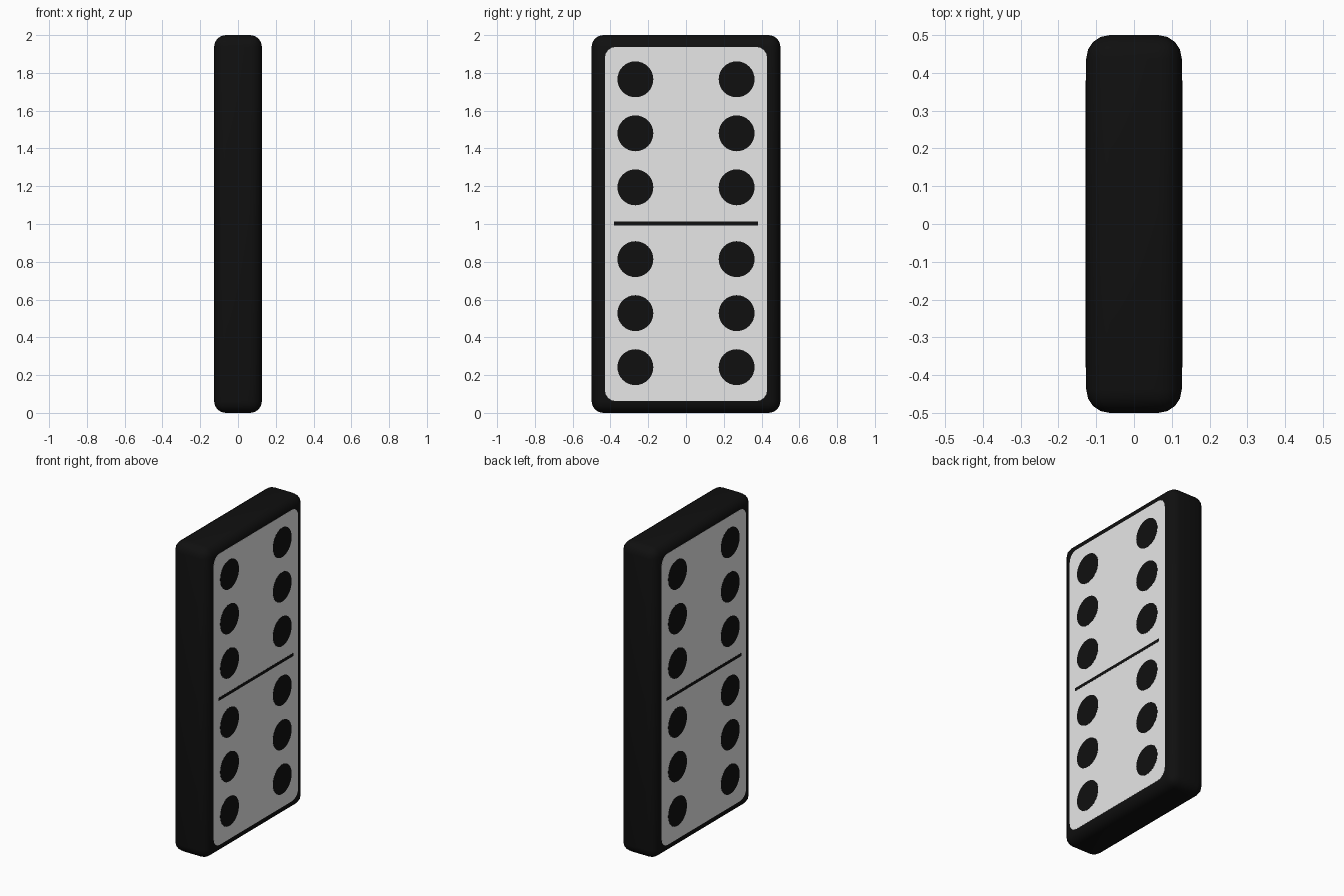
import bpy, bmesh, math

if "Cube" in bpy.data.objects:
    bpy.data.objects.remove(bpy.data.objects["Cube"])


def material(name, rgb):
    m = bpy.data.materials.new(name)
    m.diffuse_color = (*rgb, 1.0)
    m.use_nodes = True
    m.node_tree.nodes["Principled BSDF"].inputs["Base Color"].default_value = m.diffuse_color
    return m


BLACK = material("black", (0.005, 0.005, 0.005))
WHITE = material("off_white", (0.8, 0.8, 0.8))


def finish(name, bm, mat):
    bmesh.ops.recalc_face_normals(bm, faces=bm.faces)
    me = bpy.data.meshes.new(name)
    bm.to_mesh(me)
    bm.free()
    me.materials.append(mat)
    ob = bpy.data.objects.new(name, me)
    bpy.context.collection.objects.link(ob)
    return ob


def plate(name, outlines, side, x0, x1, mat):
    """Extrude (y, z) outlines into thin plates on the given side."""
    bm = bmesh.new()
    for pts in outlines:
        lo = [bm.verts.new((side * x0, y, z)) for y, z in pts]
        hi = [bm.verts.new((side * x1, y, z)) for y, z in pts]
        bm.faces.new(lo[::-1])
        bm.faces.new(hi)
        for i in range(len(pts)):
            j = (i + 1) % len(pts)
            bm.faces.new((lo[i], lo[j], hi[j], hi[i]))
    return finish(name, bm, mat)


def circle(cy, cz, r, n=32):
    return [(cy + r * math.cos(2 * math.pi * i / n),
             cz + r * math.sin(2 * math.pi * i / n)) for i in range(n)]


def rounded_rect(hy, hz, r, steps=4):
    pts = []
    for k, (sy, sz) in enumerate([(1, 1), (-1, 1), (-1, -1), (1, -1)]):
        for i in range(steps + 1):
            a = math.pi / 2 * (k + i / steps)
            pts.append((sy * (hy - r) + r * math.cos(a),
                        1 + sz * (hz - r) + r * math.sin(a)))
    return pts


# Tile body with rounded edges
bm = bmesh.new()
bmesh.ops.create_cube(bm, size=1)
for v in bm.verts:
    v.co = (v.co.x * 0.253, v.co.y, v.co.z * 2 + 1)
bmesh.ops.bevel(bm, geom=bm.edges[:], offset=0.062, segments=4,
                profile=0.5, affect='EDGES')
body = finish("tile_body", bm, BLACK)
bpy.context.view_layer.objects.active = body
body.select_set(True)
bpy.ops.object.shade_smooth_by_angle(angle=math.radians(35))
body.select_set(False)

# Face panel, pips and divider on both broad sides
pip_heights = [1 + s * h for s in (-1, 1) for h in (0.19, 0.476, 0.762)]
pips = [circle(y, z + 0.004, 0.095) for y in (-0.268, 0.268) for z in pip_heights]
divider = [(-0.38, 0.992), (0.38, 0.992), (0.38, 1.012), (-0.38, 1.012)]
for side, label in ((1, "right"), (-1, "left")):
    plate(label + "_panel", [rounded_rect(0.43, 0.938, 0.06)], side, 0.122, 0.1272, WHITE)
    plate(label + "_pips", pips, side, 0.124, 0.1282, BLACK)
    plate(label + "_divider", [divider], side, 0.124, 0.1280, BLACK)
